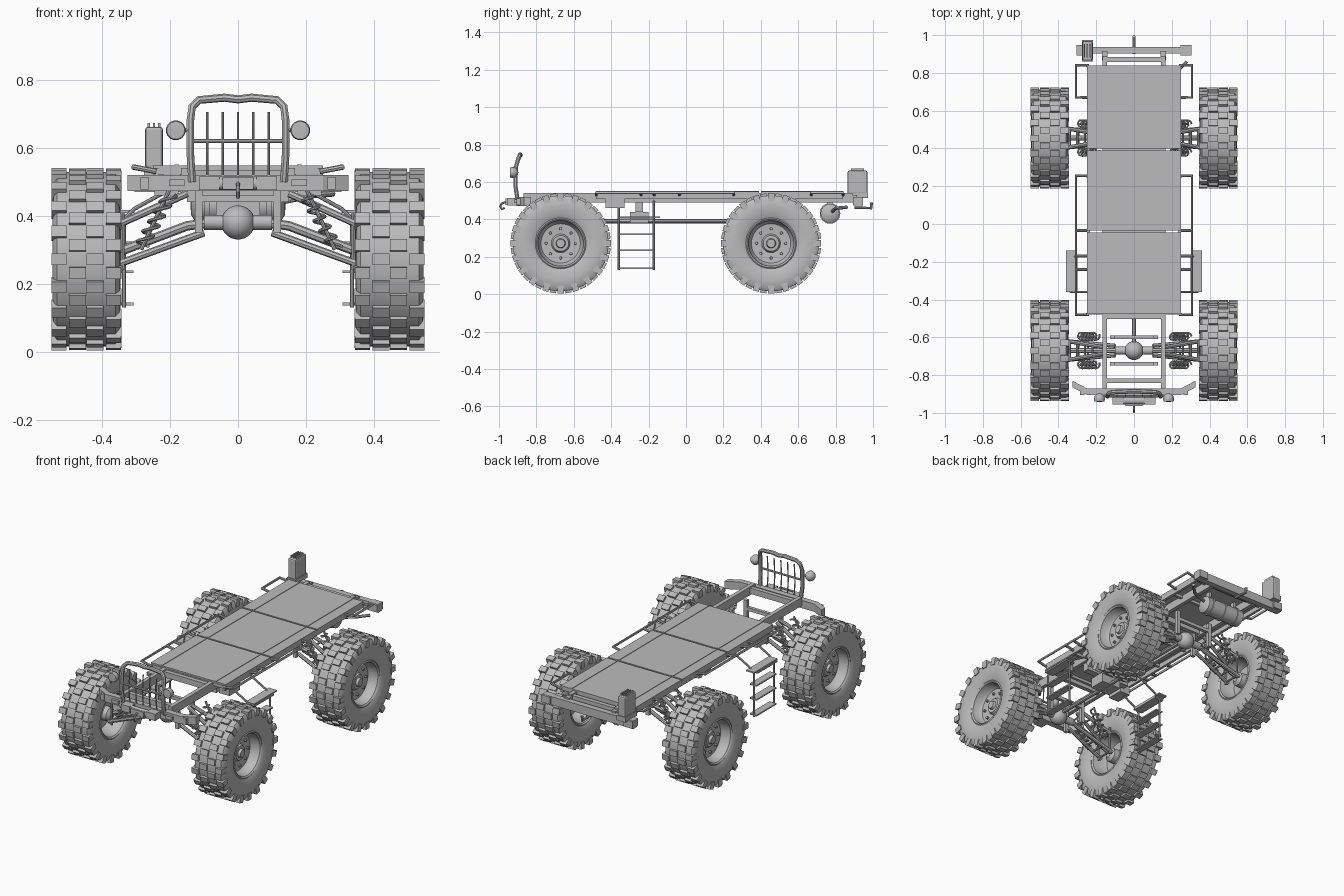
import bpy, bmesh, math
from mathutils import Matrix, Vector

if "Cube" in bpy.data.objects:
    bpy.data.objects.remove(bpy.data.objects["Cube"])

grey = bpy.data.materials.new("plain grey")
grey.use_nodes = True
grey.diffuse_color = (0.5, 0.5, 0.5, 1)
grey.node_tree.nodes["Principled BSDF"].inputs["Base Color"].default_value = (0.5, 0.5, 0.5, 1)
SIDES = (("left", 1), ("right", -1))


def add(name, mesh, smooth=False):
    ob = bpy.data.objects.new(name, mesh)
    bpy.context.collection.objects.link(ob)
    mesh.materials.clear()
    mesh.materials.append(grey)
    if smooth:
        bpy.ops.object.select_all(action='DESELECT')
        ob.select_set(True)
        bpy.context.view_layer.objects.active = ob
        bpy.ops.object.shade_smooth_by_angle(angle=math.radians(35))
    return ob


def finish(name, bm, smooth=False):
    bmesh.ops.recalc_face_normals(bm, faces=bm.faces)
    mesh = bpy.data.meshes.new(name)
    bm.to_mesh(mesh)
    bm.free()
    return add(name, mesh, smooth)


def put_box(bm, centre, size, turn=Matrix()):
    bmesh.ops.create_cube(bm, size=1, matrix=turn @ Matrix.Translation(centre) @ Matrix.Diagonal((*size, 1)))


def boxes(name, items):
    bm = bmesh.new()
    for centre, size in items:
        put_box(bm, centre, size)
    return finish(name, bm)


def both(x, y, z, size):
    return [((s * x, y, z), size) for _, s in SIDES]


def pipes(name, paths, r, closed=False):
    cu = bpy.data.curves.new(name, 'CURVE')
    cu.dimensions = '3D'
    cu.bevel_depth, cu.bevel_resolution, cu.use_fill_caps = r, 2, True
    for path in paths:
        sp = cu.splines.new('POLY')
        sp.points.add(len(path) - 1)
        sp.use_cyclic_u = closed
        for p, co in zip(sp.points, path):
            p.co = (*co, 1)
    tmp = bpy.data.objects.new("tmp", cu)
    mesh = bpy.data.meshes.new_from_object(tmp)
    bpy.data.objects.remove(tmp)
    return add(name, mesh, True)


def mirrored(path):
    return [path, [(-x, y, z) for x, y, z in path]]


def lathe(bm, profile, steps=48, closed=False, turn=Matrix()):
    # profile of (position along x, radius), turned about the x axis
    rings = []
    for i in range(steps):
        a = math.tau * i / steps
        rings.append([bm.verts.new(turn @ Vector((x, r * math.cos(a), r * math.sin(a)))) for x, r in profile])
    n = len(profile)
    for i in range(steps):
        a, b = rings[i], rings[(i + 1) % steps]
        for j in range(n if closed else n - 1):
            k = (j + 1) % n
            bm.faces.new((a[j], a[k], b[k], b[j]))
    bmesh.ops.remove_doubles(bm, verts=bm.verts, dist=1e-6)


# Tyre with staggered tread blocks
bm = bmesh.new()
half = [(0.086, 0.132), (0.096, 0.15), (0.1, 0.2), (0.097, 0.24), (0.086, 0.256)]
lathe(bm, half + [(-x, r) for x, r in reversed(half)], closed=True)
LUGS = 20
for i in range(LUGS):
    for k, (x, w) in enumerate(((0.08, 0.044), (0.026, 0.05), (-0.026, 0.05), (-0.08, 0.044))):
        turn = Matrix.Rotation(math.tau * (i + 0.5 * (k % 2)) / LUGS, 4, 'X')
        put_box(bm, (x, 0, 0.254), (w, 0.034, 0.028), turn)
        if abs(x) > 0.05:
            put_box(bm, (x * 1.2, 0, 0.243), (0.014, 0.034, 0.038), turn)
tyre = finish("tyre", bm, True)

# Dished rim with hub and bolts
bm = bmesh.new()
outer = [(0.088, 0.136), (0.092, 0.13), (0.085, 0.122), (0.045, 0.116), (0.03, 0.105), (0.025, 0.05),
         (0.04, 0.042), (0.04, 0.026), (0.055, 0.022), (0.055, 0)]
inner = [(0, 0), (0, 0.1), (-0.03, 0.114), (-0.085, 0.122), (-0.092, 0.13), (-0.088, 0.136)]
lathe(bm, outer + inner, closed=True)
for i in range(8):
    spot = Matrix.Rotation(math.tau * i / 8, 4, 'X') @ Matrix.Translation((0.03, 0, 0.078))
    lathe(bm, [(0, 0), (0, 0.008), (0.012, 0.007), (0.012, 0)], 8, turn=spot)
lathe(bm, [(0, 0), (0, 0.045), (-0.06, 0.04), (-0.075, 0.02), (-0.075, 0)], 20)
rim = finish("rim", bm, True)

AXLES = (("front", -0.67), ("rear", 0.455))
first = True
for end, y in AXLES:
    for side, s in SIDES:
        for part in (tyre, rim):
            ob = part if first else bpy.data.objects.new(part.name, part.data)
            if not first:
                bpy.context.collection.objects.link(ob)
            ob.name = f"{end}_{side}_{part.name.split('.')[0].split('_')[-1]}"
            ob.location = (s * 0.446, y, 0.272)
            ob.rotation_euler = (0, 0, 0 if s > 0 else math.pi)
        first = False

# Suspension, differential and springs on each axle
for end, y in AXLES:
    bm = bmesh.new()
    bmesh.ops.create_uvsphere(bm, u_segments=24, v_segments=16, radius=0.05, matrix=Matrix.Translation((0, y, 0.38)))
    lathe(bm, [(-0.1, 0), (-0.1, 0.022), (0.1, 0.022), (0.1, 0)], 16, turn=Matrix.Translation((0, y, 0.38)))
    finish(end + "_differential", bm, True)
    arms, links, coils = [], [], []
    for _, s in SIDES:
        for dy in (-0.05, 0.05):
            arms.append([(s * 0.1, y + dy * 0.5, 0.35), (s * 0.36, y + dy, 0.255)])
            arms.append([(s * 0.15, y + dy * 0.3, 0.465), (s * 0.35, y + dy, 0.375)])
        for t in (0.35, 0.55, 0.75, 0.95):
            w = 0.025 + 0.025 * t
            x = s * (0.1 + 0.26 * t)
            links.append([(x, y - w, 0.35 - 0.095 * t), (x, y + w, 0.35 - 0.095 * t)])
            w, x = 0.015 + 0.035 * t, s * (0.15 + 0.2 * t)
            links.append([(x, y - w, 0.465 - 0.09 * t), (x, y + w, 0.465 - 0.09 * t)])
        links.append([(s * 0.34, y + 0.05, 0.24), (s * 0.34, y + 0.05, 0.41)])
        links.append([(s * 0.34, y - 0.05, 0.24), (s * 0.34, y - 0.05, 0.41)])
        for dy in (-0.075, 0.075):
            links.append([(s * 0.285, y + dy, 0.3), (s * 0.2, y + dy, 0.48)])
            coils.append([(s * (0.285 - 0.085 * t) + 0.02 * math.cos(t * 32), y + dy + 0.02 * math.sin(t * 32),
                           0.31 + 0.15 * t) for t in [i / 48 for i in range(49)]])
    pipes(end + "_control_arms", arms, 0.011)
    pipes(end + "_arm_braces", links, 0.006)
    pipes(end + "_coil_springs", coils, 0.005)
    pipes(end + "_half_shafts", mirrored([(0.08, y, 0.38), (0.15, y, 0.37), (0.4, y, 0.275)]), 0.014)
    boxes(end + "_subframe", both(0.115, y + 0.07, 0.425, (0.022, 0.02, 0.15))
          + both(0.115, y - 0.07, 0.425, (0.022, 0.02, 0.15))
          + [((0, y + 0.07, 0.45), (0.23, 0.02, 0.02)), ((0, y - 0.07, 0.45), (0.23, 0.02, 0.02))])

# Drive shaft and transfer case
pipes("drive_shaft", [[(0, -0.67, 0.39), (0, 0.455, 0.39)]], 0.011)
boxes("transfer_case", [((0, -0.25, 0.41), (0.13, 0.1, 0.06)), ((0, -0.25, 0.465), (0.3, 0.04, 0.05))])

# Ladder frame
boxes("chassis_rails", both(0.155, 0.01, 0.515, (0.024, 1.76, 0.05)))
boxes("cross_members", [((0, y, 0.515), (0.3, 0.026, 0.035)) for y in (-0.83, -0.49, -0.04, 0.395, 0.87)])
boxes("deck_edge_rails", both(0.242, 0.18, 0.525, (0.016, 1.32, 0.03)))
boxes("deck_joists", [((0, y, 0.53), (0.49, 0.016, 0.018)) for y in (-0.47, -0.26, -0.06, 0.17, 0.38, 0.62, 0.83)])
boxes("side_boxes", both(0.21, -0.38, 0.49, (0.07, 0.1, 0.06)))

# Deck plates with thin strips
for i, (a, b) in enumerate(((-0.475, -0.045), (-0.035, 0.39), (0.4, 0.84))):
    boxes(f"deck_plate_{i + 1}", [((0, (a + b) / 2, 0.543), (0.5, b - a, 0.01))]
          + both(0.18, (a + b) / 2, 0.549, (0.012, b - a, 0.004)))

# Outer side rails
rails = []
for a, b in ((-0.48, 0.255), (0.67, 0.84)):
    rails += mirrored([(0.24, a, 0.53), (0.308, a, 0.543), (0.308, b, 0.543), (0.24, b, 0.53)])
for y in (-0.24, -0.17, -0.035):
    rails += mirrored([(0.24, y, 0.53), (0.308, y, 0.543)])
pipes("side_rails", rails, 0.008)

# Hanging step ladders
for side, s in SIDES:
    boxes(side + "_steps", [((s * x, -0.265, z), (w, 0.19, 0.008)) for x, z, w in
                            ((0.33, 0.4, 0.06), (0.33, 0.32, 0.045), (0.33, 0.235, 0.045), (0.33, 0.14, 0.045))])
    pipes(side + "_step_hangers", [[(s * 0.16, y, 0.5), (s * 0.305, y, 0.42), (s * 0.335, y, 0.39), (s * 0.335, y, 0.13)]
                                   for y in (-0.36, -0.172)], 0.006)
    boxes(side + "_step_pad", [((s * 0.332, -0.25, 0.412), (0.055, 0.22, 0.008))])

# Front bumper with swept ends
bm = bmesh.new()
line = [(-0.325, -0.845), (-0.25, -0.885), (0.25, -0.885), (0.325, -0.845)]
quads = [[bm.verts.new((x, y + dy, z)) for dy, z in ((-0.02, 0.473), (0.015, 0.473), (0.015, 0.52), (-0.02, 0.52))]
         for x, y in line]
for a, b in zip(quads, quads[1:]):
    for j in range(4):
        bm.faces.new((a[j], a[j - 1], b[j - 1], b[j]))
bm.faces.new(quads[0])
bm.faces.new(quads[-1])
finish("front_bumper", bm)
boxes("bumper_shackles", both(0.275, -0.89, 0.495, (0.024, 0.03, 0.036)) + both(0.18, -0.91, 0.497, (0.045, 0.02, 0.02)))

# Winch and hook
bm = bmesh.new()
lathe(bm, [(-0.1, 0), (-0.1, 0.02), (0.1, 0.02), (0.1, 0)], 20, turn=Matrix.Translation((0, -0.935, 0.495)))
for x in (-0.085, 0.085):
    put_box(bm, (x, -0.93, 0.495), (0.06, 0.05, 0.04))
put_box(bm, (0, -0.958, 0.495), (0.09, 0.012, 0.035))
finish("winch", bm, True)
pipes("winch_hook", [[(0, -0.96, 0.495), (0, -0.985, 0.485), (0, -0.994, 0.47), (0, -0.985, 0.455), (0, -0.97, 0.462)]], 0.006)

# Grille guard and lamps
half = [(0.135, -0.9, 0.5), (0.14, -0.912, 0.58), (0.14, -0.91, 0.68), (0.135, -0.898, 0.72), (0.115, -0.89, 0.74), (0.04, -0.887, 0.747)]
pipes("grille_guard", [half + [(0, -0.885, 0.742)] + [(-x, y, z) for x, y, z in reversed(half)]], 0.012)
pipes("guard_bars", [[(x, -0.905, 0.52), (x, -0.912, 0.6), (x, -0.905, 0.705)] for x in (-0.09, -0.045, 0, 0.045, 0.09)], 0.0035)
pipes("guard_cross_bar", [[(-0.14, -0.912, 0.62), (0.14, -0.912, 0.62)]], 0.006)
for side, s in SIDES:
    bm = bmesh.new()
    turn = Matrix.Translation((s * 0.183, -0.92, 0.651)) @ Matrix.Rotation(math.pi / 2, 4, 'Z')
    lathe(bm, [(-0.022, 0), (-0.02, 0.026), (-0.01, 0.029), (0.006, 0.027), (0.02, 0.015), (0.024, 0)], 24, turn=turn)
    finish(side + "_lamp", bm, True)
pipes("lamp_brackets", mirrored([(0.138, -0.912, 0.651), (0.17, -0.915, 0.651)]), 0.005)

# Rear bumper, hitch and tail pipe
boxes("rear_bumper", [((0, 0.92, 0.495), (0.61, 0.035, 0.05))] + both(0.275, 0.92, 0.497, (0.06, 0.055, 0.044)))
boxes("rear_brackets", both(0.155, 0.89, 0.51, (0.03, 0.05, 0.04)))
pipes("tow_hitch", [[(0, 0.9, 0.465), (0, 0.99, 0.46), (0, 0.992, 0.49)]], 0.008)
pipes("tail_pipe", [[(0.12, 0.78, 0.44), (0.22, 0.8, 0.46), (0.28, 0.86, 0.465)]], 0.009)

# Rear tank with bands
bm = bmesh.new()
turn = Matrix.Translation((0, 0.77, 0.432))
lathe(bm, [(-0.14, 0), (-0.138, 0.03), (-0.125, 0.05), (0.125, 0.05), (0.138, 0.03), (0.14, 0)], 28, turn=turn)
for x in (-0.09, 0, 0.09):
    lathe(bm, [(x - 0.008, 0.049), (x - 0.008, 0.055), (x + 0.008, 0.055), (x + 0.008, 0.049)], 28, turn=turn)
finish("rear_tank", bm, True)
boxes("tank_hangers", both(0.09, 0.77, 0.495, (0.016, 0.03, 0.05)))

# Fuel can on its carrier
can = boxes("fuel_can", [((-0.247, 0.917, 0.6), (0.052, 0.105, 0.122))])
bevel = can.modifiers.new("bevel", 'BEVEL')
bevel.width, bevel.segments = 0.008, 2
boxes("fuel_can_carrier", [((-0.247, 0.917, 0.53), (0.058, 0.112, 0.03))])
boxes("fuel_can_handles", [((-0.247 + dx, 0.917, 0.667), (0.007, 0.07, 0.012)) for dx in (-0.015, 0, 0.015)])
